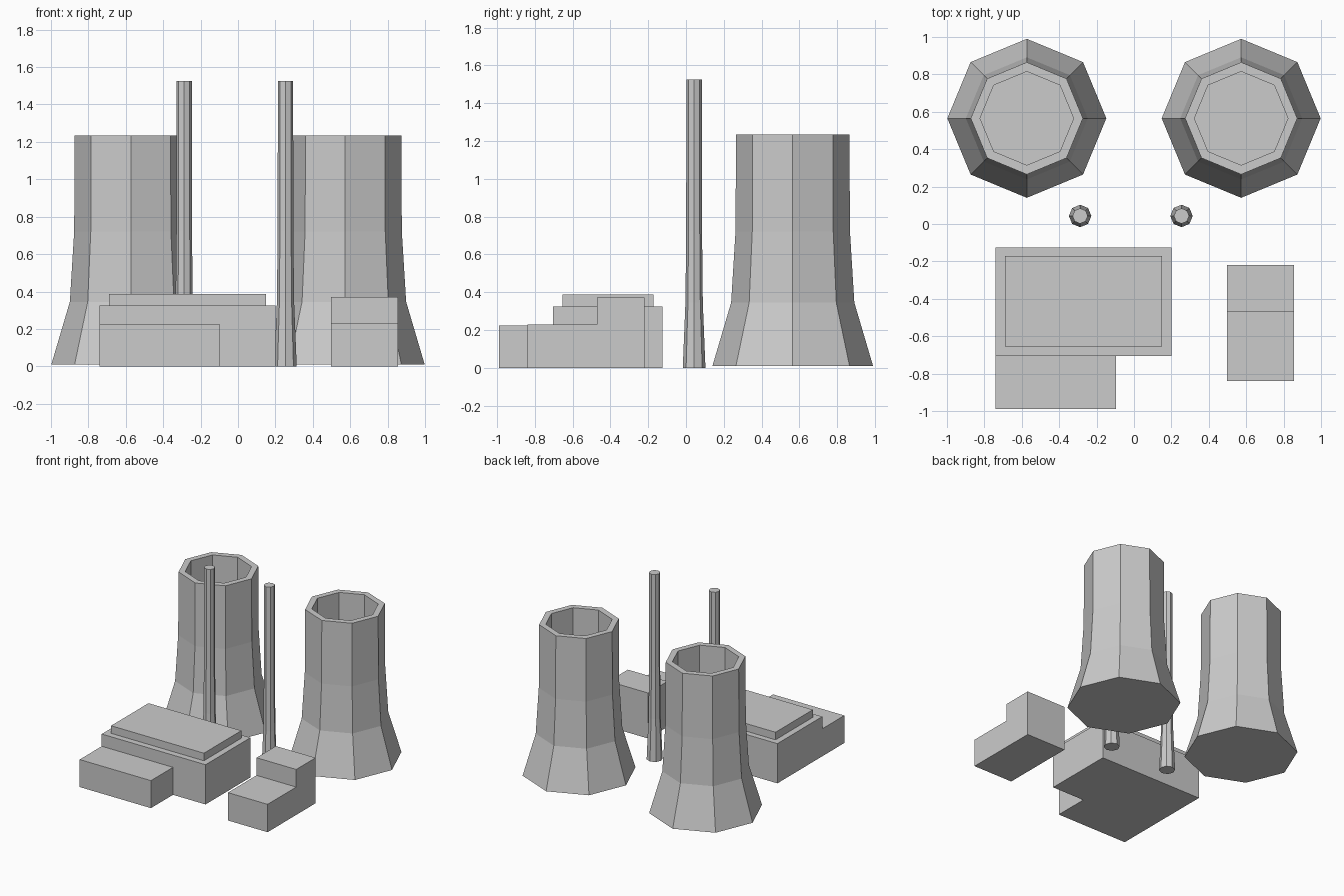
import bpy
import bmesh
from math import cos, sin, tau

cube = bpy.data.objects.get("Cube")
if cube:
    bpy.data.objects.remove(cube, do_unlink=True)

# One plain concrete grey for everything
concrete = bpy.data.materials.new("concrete_grey")
concrete.use_nodes = True
GREY = (0.6, 0.6, 0.6, 1)
concrete.diffuse_color = GREY
concrete.node_tree.nodes["Principled BSDF"].inputs["Base Color"].default_value = GREY


def finish(name, bm, location=(0, 0, 0)):
    bmesh.ops.recalc_face_normals(bm, faces=bm.faces)
    mesh = bpy.data.meshes.new(name)
    bm.to_mesh(mesh)
    bm.free()
    mesh.materials.append(concrete)
    obj = bpy.data.objects.new(name, mesh)
    obj.location = location
    bpy.context.collection.objects.link(obj)
    return obj


def lathe(name, profile, x, y, sides=8):
    """Closed faceted solid from (radius, height) rings."""
    bm = bmesh.new()
    rings = [[bm.verts.new((r * cos(tau * i / sides), r * sin(tau * i / sides), z))
              for i in range(sides)] for r, z in profile]
    for low, high in zip(rings, rings[1:]):
        for i in range(sides):
            j = (i + 1) % sides
            bm.faces.new((low[i], low[j], high[j], high[i]))
    bm.faces.new(rings[0])
    bm.faces.new(rings[-1])
    return finish(name, bm, (x, y, 0))


def prism(name, outline, start, end, axis):
    """Extrude a flat outline along x or z."""
    bm = bmesh.new()
    place = (lambda a, b: (start, a, b)) if axis == "x" else (lambda a, b: (a, b, start))
    face = bm.faces.new([bm.verts.new(place(a, b)) for a, b in outline])
    extruded = bmesh.ops.extrude_face_region(bm, geom=[face], use_keep_orig=True)
    moved = [g for g in extruded["geom"] if isinstance(g, bmesh.types.BMVert)]
    shift = (end - start, 0, 0) if axis == "x" else (0, 0, end - start)
    bmesh.ops.translate(bm, verts=moved, vec=shift)
    return finish(name, bm)


def block(name, x0, x1, y0, y1, z0, z1):
    return prism(name, [(x0, y0), (x1, y0), (x1, y1), (x0, y1)], z0, z1, "z")


# Flared cooling towers with an open, hollow top
tower = [(0.425, 0.01), (0.326, 0.345), (0.303, 0.72), (0.3, 1.235),
         (0.25, 1.235), (0.25, 0.72)]
# Slim chimneys with a flared foot and a flat top
chimney = [(0.06, 0), (0.046, 0.345), (0.042, 0.72), (0.041, 1.525)]
for side, tower_x, chimney_x in (("right", -0.573, -0.288), ("left", 0.573, 0.254)):
    lathe(side + "_cooling_tower", tower, tower_x, 0.565)
    lathe(side + "_chimney", chimney, chimney_x, 0.043)

# Main hall with raised roof and a lower front annex
block("main_hall", -0.74, 0.2, -0.705, -0.125, 0, 0.325)
block("main_hall_roof", -0.69, 0.15, -0.655, -0.172, 0.325, 0.387)
block("front_annex", -0.74, -0.095, -0.99, -0.705, 0, 0.225)

# Stepped side building
step = [(-0.84, 0), (-0.22, 0), (-0.22, 0.372), (-0.47, 0.372), (-0.47, 0.228), (-0.84, 0.228)]
prism("stepped_building", step, 0.497, 0.856, "x")
